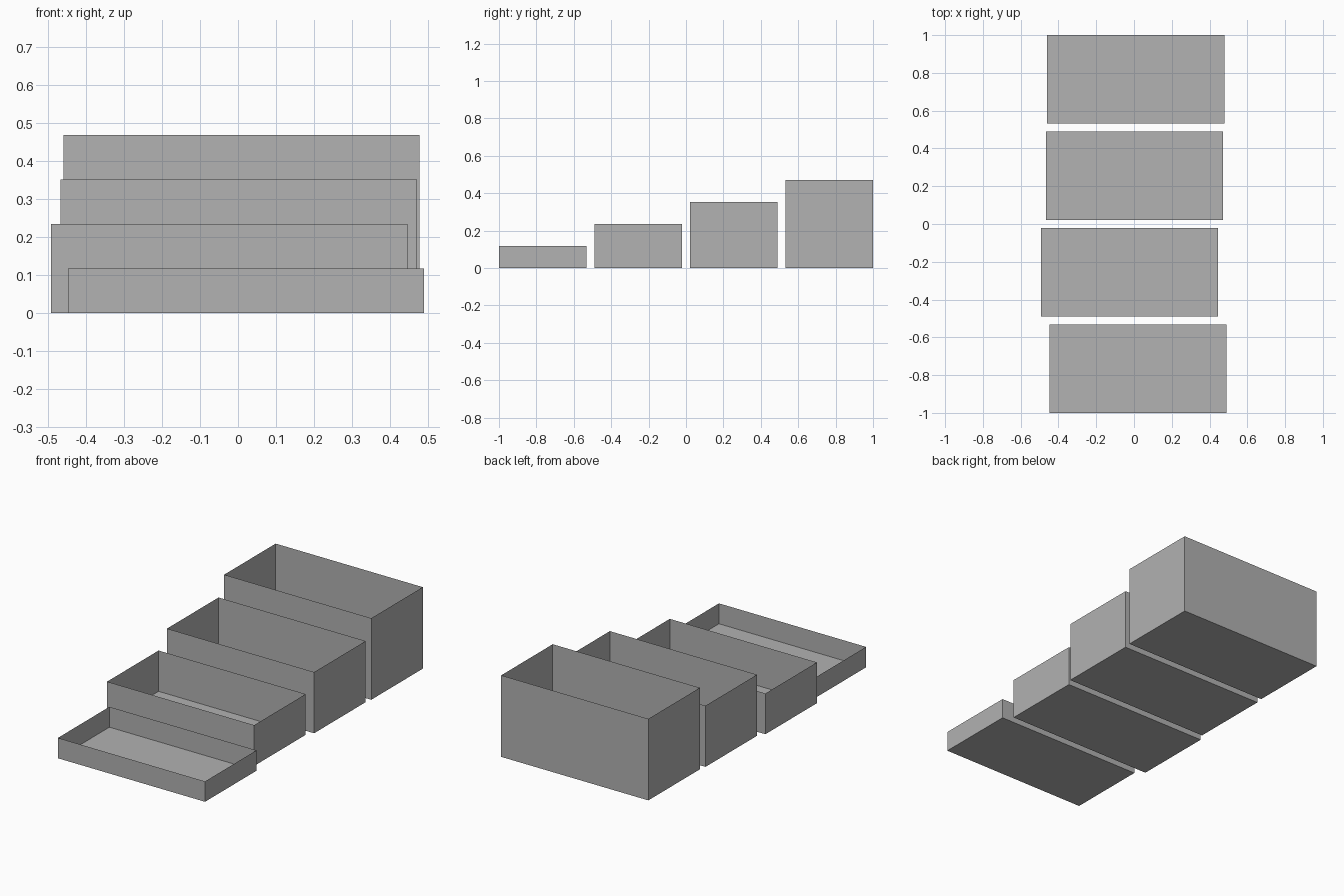
import bpy
import bmesh
from mathutils import Matrix

if "Cube" in bpy.data.objects:
    bpy.data.objects.remove(bpy.data.objects["Cube"])

WIDTH, DEPTH, STEP = 0.938, 0.469, 0.1175

grey = bpy.data.materials.new("plain_grey")
grey.diffuse_color = (0.445, 0.445, 0.445, 1.0)
grey.use_nodes = True
grey.node_tree.nodes["Principled BSDF"].inputs["Base Color"].default_value = grey.diffuse_color


def open_box(name, x, y, height):
    """Thin-walled box with a floor and no lid."""
    bm = bmesh.new()
    bmesh.ops.create_cube(bm, size=1.0)
    bmesh.ops.transform(bm, verts=bm.verts,
                        matrix=Matrix.Diagonal((WIDTH, DEPTH, height, 1.0)))
    bmesh.ops.translate(bm, verts=bm.verts, vec=(0, 0, height / 2))
    # remove the lid
    lid = [f for f in bm.faces if f.normal.z > 0.5]
    bmesh.ops.delete(bm, geom=lid, context='FACES_ONLY')
    mesh = bpy.data.meshes.new(name)
    bm.to_mesh(mesh)
    bm.free()
    mesh.materials.append(grey)
    obj = bpy.data.objects.new(name, mesh)
    obj.location = (x, y, 0)
    bpy.context.collection.objects.link(obj)


# row of boxes, each one step taller than the one in front
parts = [("shallow_tray", 0.021), ("low_box", -0.023),
         ("medium_box", 0.002), ("tall_box", 0.009)]
spacing = (2.0 - DEPTH) / (len(parts) - 1)
for i, (name, x) in enumerate(parts):
    open_box(name, x, -1.0 + DEPTH / 2 + i * spacing, STEP * (i + 1))
